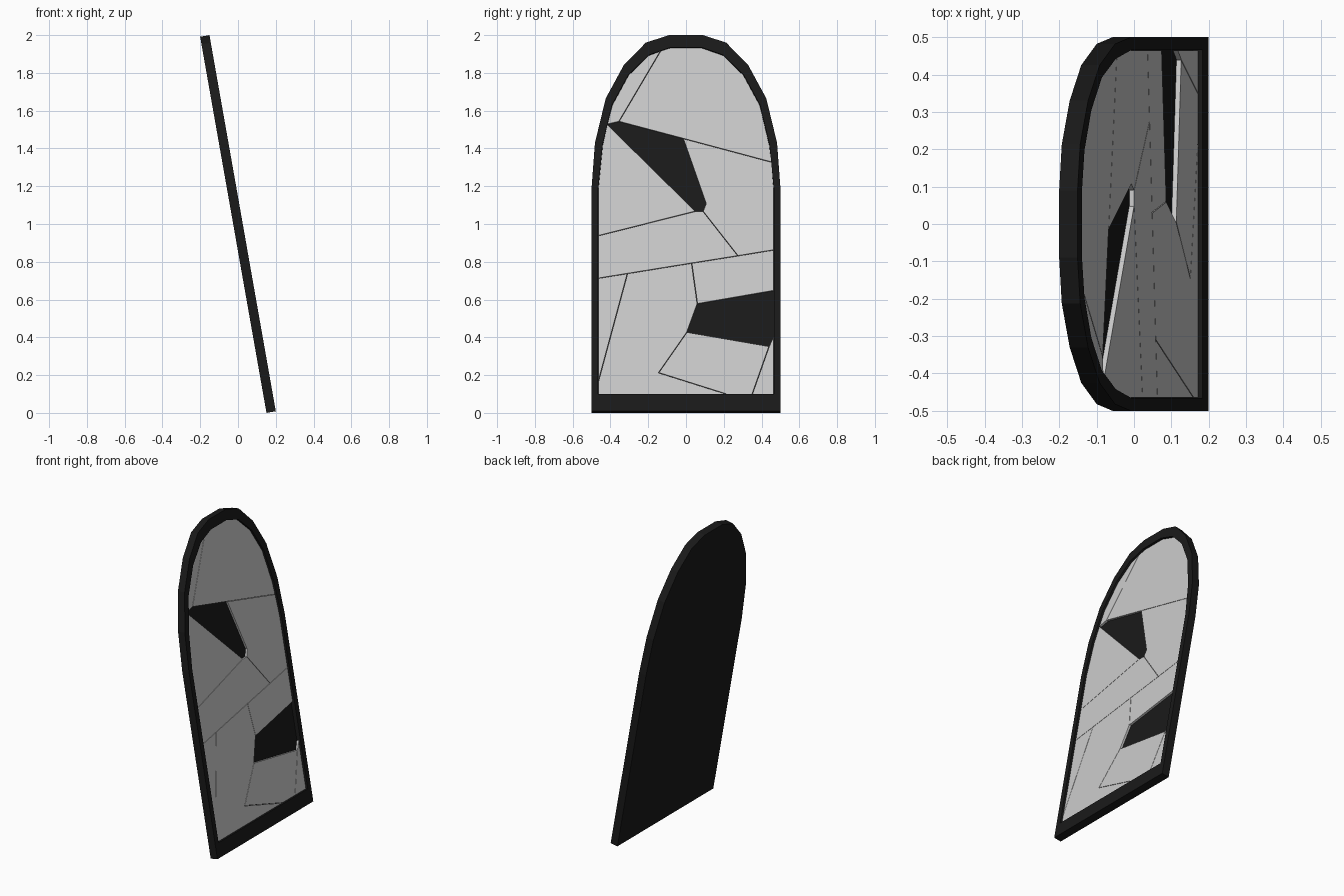
import bpy, bmesh, math

if "Cube" in bpy.data.objects:
    bpy.data.objects.remove(bpy.data.objects["Cube"])

TILT = math.radians(10)
DEPTH = 0.05                      # full thickness of the frame
FLOOR, GLASS = 0.024, 0.037       # backing level and glass front level

black = bpy.data.materials.new("black_frame")
black.diffuse_color = (0.01, 0.01, 0.01, 1)
black.use_nodes = True
black.node_tree.nodes["Principled BSDF"].inputs["Base Color"].default_value = black.diffuse_color


def height(z):
    """World height seen on the front plane -> distance along the leaning panel."""
    return (z - DEPTH * math.sin(TILT)) / math.cos(TILT)


def add_object(name, bm, mat=None):
    bmesh.ops.recalc_face_normals(bm, faces=bm.faces)
    mesh = bpy.data.meshes.new(name)
    bm.to_mesh(mesh)
    bm.free()
    obj = bpy.data.objects.new(name, mesh)
    bpy.context.collection.objects.link(obj)
    obj.rotation_euler.y = -TILT
    obj.location.x = 0.1508
    if mat:
        mesh.materials.append(mat)
    return obj


def arch(right_half):
    """Mirror the right half of an arch into a closed loop."""
    return right_half + [(-y, z) for y, z in reversed(right_half)]


outer = arch([(0.5, 0.0087), (0.5, 1.19), (0.482, 1.43), (0.425, 1.665),
              (0.33, 1.84), (0.213, 1.96), (0.09, 2.0)])
inner_half = [(0.465, 0.10), (0.465, 1.19), (0.442, 1.42), (0.392, 1.63),
              (0.305, 1.79), (0.197, 1.895), (0.083, 1.935)]
inner = arch(inner_half)

# Arched frame with solid back: a shallow tray skinned through four loops
bm = bmesh.new()
rings = [[bm.verts.new((d, y, height(z))) for y, z in loop]
         for loop, d in ((outer, 0), (outer, DEPTH), (inner, DEPTH), (inner, FLOOR))]
n = len(outer)
for a, b in zip(rings, rings[1:]):
    for i in range(n):
        j = (i + 1) % n
        bm.faces.new((a[i], a[j], b[j], b[i]))
bm.faces.new(rings[0])
bm.faces.new(rings[-1])
add_object("arched_frame", bm, black)


def shard(name, pts):
    """Flat glass piece, inset slightly so hairline cracks separate the pieces."""
    bm = bmesh.new()
    f = bm.faces.new([bm.verts.new((GLASS, y, height(z))) for y, z in pts])
    bm.normal_update()
    rim = bmesh.ops.inset_individual(bm, faces=[f], thickness=0.0013,
                                     use_even_offset=True)["faces"]
    bmesh.ops.delete(bm, geom=[g for g in rim if g != f], context='FACES')
    ext = bmesh.ops.extrude_face_region(bm, geom=list(bm.faces), use_keep_orig=True)
    for v in ext["geom"]:
        if isinstance(v, bmesh.types.BMVert):
            v.co.x = FLOOR
    add_object(name, bm)


# Crack junctions
crown, left_notch, left_tip = (-0.135, 1.935), (-0.355, 1.545), (-0.417, 1.53)
mid_top, mid_low, mid_tip, mid_end = (-0.015, 1.455), (0.106, 1.11), (0.09, 1.07), (0.05, 1.07)
right_upper, right_mid, left_upper, left_mid = (0.453, 1.33), (0.465, 0.865), (-0.465, 0.94), (-0.465, 0.715)
fork_r, fork_c, fork_l = (0.275, 0.834), (0.03, 0.795), (-0.31, 0.74)
gap_top, gap_right, gap_low = (0.06, 0.58), (0.465, 0.65), (0.005, 0.43)
gap_corner, gap_edge = (0.44, 0.355), (0.465, 0.41)
left_low, knee = (-0.465, 0.165), (-0.145, 0.215)
base_l, base_a, base_b, base_r = (-0.465, 0.1), (0.22, 0.1), (0.35, 0.1), (0.465, 0.1)
crown = (-0.135, 1.918)
left_arc = [(-y, z) for y, z in inner_half]

# Glass pieces; the two openings between them are the missing shards
shards = [
    [crown, left_notch, left_tip] + left_arc[3:6],
    [left_notch, mid_top, right_upper] + inner_half[2:] + [left_arc[6], crown],
    [mid_top, mid_low, mid_tip, fork_r, right_mid, inner_half[1], right_upper],
    [left_tip, left_arc[2], left_arc[1], left_upper, mid_end],
    [left_upper, left_mid, fork_l, fork_c, fork_r, mid_tip, mid_end],
    [left_mid, left_low, fork_l],
    [fork_l, left_low, base_l, base_a, knee, gap_low, gap_top, fork_c],
    [fork_c, gap_top, gap_right, right_mid, fork_r],
    [gap_low, knee, base_a, base_b, gap_corner],
    [gap_corner, base_b, base_r, gap_edge],
]
# the crown shard list runs from the top junction down to the left tip
shards[0] = [crown, left_arc[5], left_arc[4], left_arc[3], left_tip, left_notch]
for i, pts in enumerate(shards):
    shard(f"glass_shard_{i + 1}", pts)
